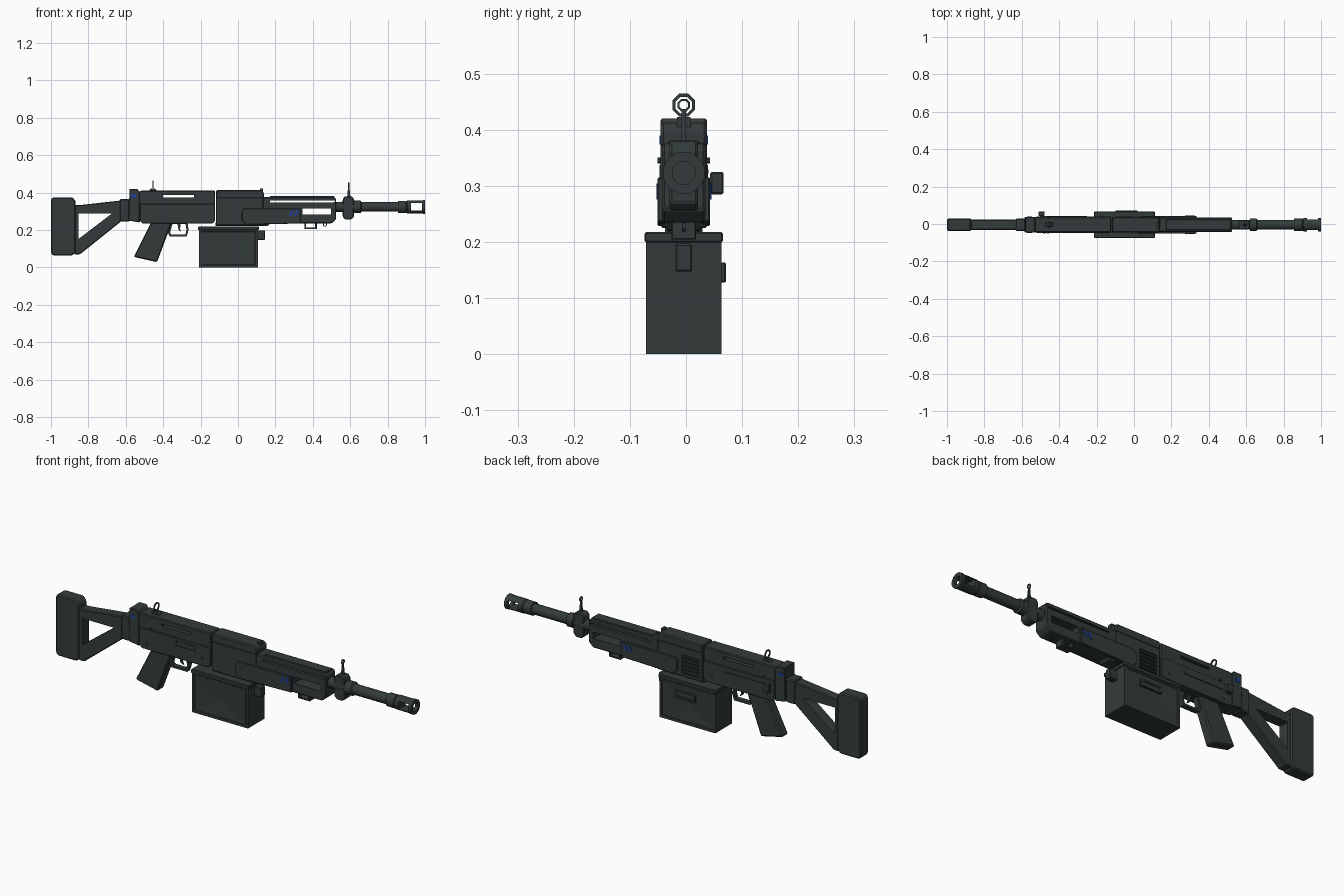
import bpy, bmesh, math
from mathutils import Vector

if "Cube" in bpy.data.objects:
    bpy.data.objects.remove(bpy.data.objects["Cube"])

YC = -0.004   # centre plane of the body
BZ = 0.323    # barrel axis height


def material(name, rgb):
    m = bpy.data.materials.new(name)
    m.diffuse_color = (*rgb, 1)
    m.use_nodes = True
    m.node_tree.nodes["Principled BSDF"].inputs["Base Color"].default_value = m.diffuse_color
    return m


DARK = material("dark gunmetal", (0.034, 0.044, 0.044))
BLUE = material("blue marking", (0.012, 0.05, 0.36))


def finish(name, bm, mat=DARK, bevel=0.0):
    bmesh.ops.recalc_face_normals(bm, faces=bm.faces)
    if bevel:
        bmesh.ops.bevel(bm, geom=bm.edges[:], offset=bevel, segments=1,
                        affect='EDGES', clamp_overlap=True)
    me = bpy.data.meshes.new(name)
    bm.to_mesh(me)
    bm.free()
    me.materials.append(mat)
    ob = bpy.data.objects.new(name, me)
    bpy.context.collection.objects.link(ob)
    return ob


def prism(name, pts, half, yc=YC, bevel=0.0, mat=DARK):
    """Side profile in x,z extruded across y."""
    bm = bmesh.new()
    f = bm.faces.new([bm.verts.new((x, yc - half, z)) for x, z in pts])
    r = bmesh.ops.extrude_face_region(bm, geom=[f])
    bmesh.ops.translate(bm, verts=[v for v in r["geom"] if isinstance(v, bmesh.types.BMVert)],
                        vec=(0, 2 * half, 0))
    return finish(name, bm, mat, bevel)


def box(name, x0, x1, z0, z1, half, yc=YC, bevel=0.0, mat=DARK):
    return prism(name, [(x0, z0), (x1, z0), (x1, z1), (x0, z1)], half, yc, bevel, mat)


def lathe(name, profile, n=16, origin=(0, YC, BZ), axis='X', turn=0.5):
    """Revolve a closed (along, radius) loop around an axis."""
    bm = bmesh.new()
    rings = []
    for i in range(n):
        a = 2 * math.pi * (i + turn) / n
        c, s = math.cos(a), math.sin(a)
        rings.append([bm.verts.new(Vector(origin) + (Vector((t, r * c, r * s)) if axis == 'X'
                      else Vector((r * c, t, r * s)))) for t, r in profile])
    k = len(profile)
    for i in range(n):
        a, b = rings[i], rings[(i + 1) % n]
        for j in range(k):
            bm.faces.new((a[j], a[(j + 1) % k], b[(j + 1) % k], b[j]))
    bmesh.ops.remove_doubles(bm, verts=bm.verts, dist=1e-5)
    ob = finish(name, bm)
    bpy.context.view_layer.objects.active = ob
    ob.select_set(True)
    bpy.ops.object.shade_smooth_by_angle(angle=math.radians(32))
    ob.select_set(False)
    return ob


def cut(ob, *cutters):
    for c in cutters:
        m = ob.modifiers.new("cut", 'BOOLEAN')
        m.operation, m.solver, m.object = 'DIFFERENCE', 'EXACT', c
        bpy.context.view_layer.objects.active = ob
        bpy.ops.object.modifier_apply(modifier=m.name)
        bpy.data.objects.remove(c, do_unlink=True)


# Shoulder stock: butt pad, open triangular frame, hinge
prism("butt_pad", [(-1, .075), (-.99, .064), (-.885, .064), (-.868, .08), (-.868, .355),
                   (-.885, .375), (-.99, .375), (-1, .365)], .033, bevel=.006)
frame = prism("stock_frame", [(-.875, .07), (-.845, .07), (-.625, .246), (-.625, .358),
                              (-.845, .333), (-.875, .333)], .027, bevel=.004)
cut(frame, prism("cutter", [(-.853, .152), (-.674, .288), (-.853, .288)], .1))
box("stock_hinge", -.632, -.58, .245, .365, .033, bevel=.005)
prism("rear_block", [(-.585, .25), (-.525, .24), (-.525, .40), (-.537, .42), (-.58, .42)],
      .041, bevel=.003)

# Receiver: slotted upper and wider lower shell
upper = prism("upper_receiver", [(-.53, .29), (-.122, .29), (-.122, .41), (-.52, .41), (-.53, .40)],
              .039, bevel=.004)
cut(upper, box("cutter", -.40, -.235, .374, .386, .1))
lower = prism("lower_receiver", [(-.525, .25), (-.51, .235), (-.135, .235), (-.122, .25),
                                 (-.122, .33), (-.13, .34), (-.525, .34)], .043, bevel=.003)
cut(lower, box("cutter", -.315, -.205, .30, .327, .01, yc=YC - .045))
box("ejection_cover", -.31, -.21, .304, .323, .004, yc=YC - .038)
for side in (-1, 1):
    for x, z in ((-.46, .345), (-.17, .27), (-.48, .26)):
        lathe("receiver_pin", [(-.004, 0), (-.004, .006), (.004, .006), (.004, 0)], 8,
              (x, YC + side * .043, z), 'Y')

# Feed section with hinged top cover
feed = box("feed_section", -.118, .135, .225, .375, .041, bevel=.003)
cut(feed, box("cutter", -.10, 0, .24, .335, .012, yc=YC + .043))
prism("top_cover", [(-.118, .37), (.138, .37), (.138, .40), (.125, .413), (-.118, .413)],
      .041, bevel=.005)
box("cover_latch", .118, .134, .405, .423, .012)
for i in range(5):
    box("feed_vent_slat", -.10, 0, .244 + i * .019, .255 + i * .019, .007, yc=YC + .037, bevel=.002)

# Handguard with through slots
guard = prism("handguard", [(.13, .235), (.50, .235), (.525, .258), (.525, .366), (.515, .376),
                            (.13, .376)], .039, bevel=.005)
cut(guard, box("cutter", .17, .518, .348, .357, .1), box("cutter", .345, .497, .283, .315, .1))
box("guard_top_rib", .17, .515, .37, .381, .028, bevel=.003)
for side in (-1, 1):
    prism("guard_side_panel", [(.04, .228), (.335, .235), (.335, .315), (.03, .315), (.02, .30),
                               (.02, .25)], .008, yc=YC + side * .039, bevel=.003)
prism("guard_under_rail", [(-.12, .22), (.16, .222), (.172, .235), (-.12, .24)], .03)
fold = box("folding_bracket", .355, .422, .204, .24, .022, bevel=.002)
cut(fold, box("cutter", .364, .413, .212, .236, .1))
lathe("sling_ring", [(-.003, .007), (-.003, .012), (.003, .012), (.003, .007)], 8,
      (.465, YC, .229), 'Y')

# Barrel, gas block and muzzle brake
lathe("barrel", [(.51, 0), (.51, .027), (.62, .027), (.62, .034), (.655, .034), (.66, .026),
                 (.91, .026), (.91, 0)], 16)
prism("gas_block", [(.56, .27), (.575, .256), (.605, .256), (.62, .27), (.62, .365), (.61, .38),
                    (.57, .38), (.56, .365)], .025, bevel=.004)
brake = lathe("muzzle_brake", [(.855, 0), (.855, .034), (.897, .034), (.9, .031), (.905, .036),
                               (.985, .036), (.99, .038), (1, .038), (1, .021), (.925, .021),
                               (.925, 0)], 12)
cut(brake, box("cutter", .925, .983, .303, .343, .1))

# Sights: wide rear ring and small front ring on a post
prism("rear_sight_base", [(-.48, .405), (-.43, .405), (-.445, .423), (-.465, .423)], .012)
lathe("rear_sight_ring", [(-.003, .016), (-.003, .022), (.003, .022), (.003, .016)], 8,
      (-.455, YC, .444))
prism("front_sight_post", [(.583, .37), (.602, .37), (.595, .434), (.589, .434)], .004)
lathe("front_sight_ring", [(-.003, .008), (-.003, .012), (.003, .012), (.003, .008)], 8,
      (.592, YC, .444))

# Charging handle on the far side
box("charging_handle", -.51, -.478, .285, .325, .012, yc=.055, bevel=.003)
box("charging_stem", -.502, -.486, .297, .313, .012, yc=.04)
box("charging_track", -.47, -.25, .30, .314, .003, yc=YC + .044)

# Grip, trigger and guard
prism("pistol_grip", [(-.46, .25), (-.355, .25), (-.365, .21), (-.433, .028), (-.557, .056)],
      .025, bevel=.006)
tg = prism("trigger_guard", [(-.36, .24), (-.375, .185), (-.365, .165), (-.275, .165),
                             (-.264, .2), (-.27, .24)], .012)
cut(tg, prism("cutter", [(-.35, .232), (-.363, .187), (-.357, .176), (-.282, .176),
                         (-.275, .2), (-.281, .232)], .1))
prism("trigger", [(-.325, .24), (-.305, .24), (-.31, .205), (-.302, .19), (-.318, .2)], .005)

# Ammunition box with shallow cross-creased side panels
bm = bmesh.new()
bmesh.ops.create_cube(bm, size=1)
bmesh.ops.scale(bm, vec=(.315, .134, .205), verts=bm.verts)
bmesh.ops.translate(bm, vec=(-.0515, YC, .1025), verts=bm.verts)
sides = [f for f in bm.faces if abs(f.normal.y) > .9]
bmesh.ops.inset_individual(bm, faces=sides, thickness=.018)
bmesh.ops.inset_individual(bm, faces=sides, thickness=.003, depth=-.003)
for f in sides:
    n = f.normal.copy()
    centre = bmesh.ops.poke(bm, faces=[f])["verts"][0]
    centre.co -= n * .005
finish("ammo_box", bm)
box("ammo_box_lid", -.214, .111, .199, .218, .07, bevel=.003)
box("box_front_catch", .10, .145, .147, .197, .015, bevel=.003)
handle = box("box_side_handle", -.10, .02, .128, .163, .006, yc=.065, bevel=.002)
cut(handle, box("cutter", -.085, .005, .138, .153, .004, yc=.071))

# Blue markings on both sides
for side in (-1, 1):
    box("rear_marking", -.572, -.546, .374, .39, .002, yc=YC + side * .041, mat=BLUE)
    for x in (.272, .298):
        prism("slash_marking", [(x, .276), (x + .012, .276), (x + .028, .304), (x + .014, .304)],
              .002, yc=YC + side * .047, mat=BLUE)
